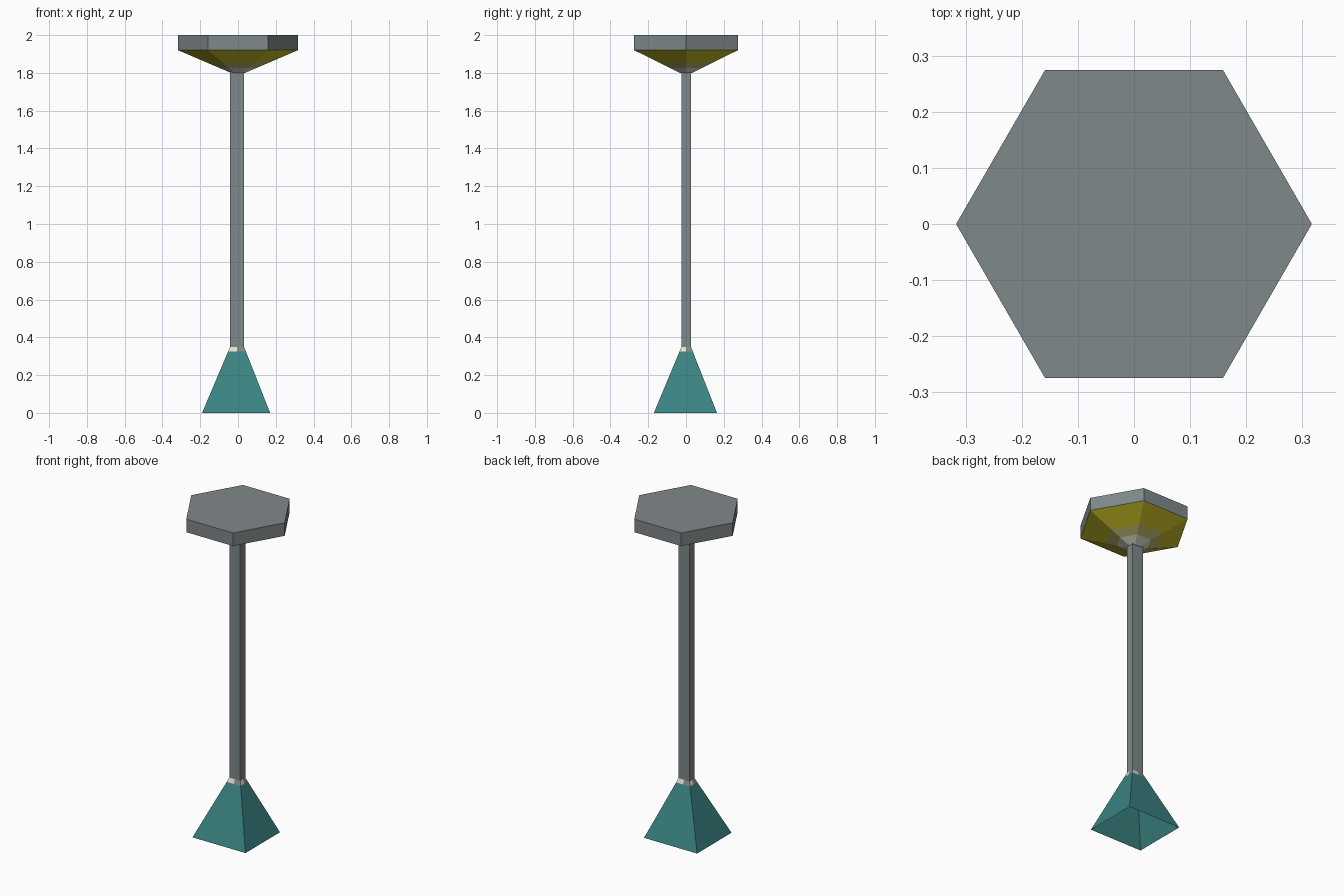
import bpy, math

if "Cube" in bpy.data.objects:
    bpy.data.objects.remove(bpy.data.objects["Cube"])


def material(name, rgb):
    m = bpy.data.materials.new(name)
    lin = [((c / 255 + 0.055) / 1.055) ** 2.4 for c in rgb]
    m.diffuse_color = (*lin, 1)
    m.use_nodes = True
    m.node_tree.nodes["Principled BSDF"].inputs["Base Color"].default_value = m.diffuse_color
    return m


GREY = material("grey metal", (128, 136, 138))
TEAL = material("teal paint", (58, 132, 130))
CREAM = material("cream trim", (232, 228, 208))
OLIVE = material("golden yellow", (204, 192, 40))
HAZE = material("dull yellow", (190, 184, 112))
PALE = material("pale glow", (222, 221, 204))


def loft(name, rings, mats, bottom=True, top=True, alternate=None):
    """Skin a stack of rings; mats gives one material per band,
    alternate is an optional material for every second face."""
    n = len(rings[0])
    verts = [p for r in rings for p in r]
    faces, slots = [], []
    used = list(dict.fromkeys(mats + ([alternate] if alternate else [])))
    for b, m in enumerate(mats):
        for i in range(n):
            j = (i + 1) % n
            faces.append((b * n + i, b * n + j, (b + 1) * n + j, (b + 1) * n + i))
            slots.append(used.index(alternate if alternate and i % 2 else m))
    if bottom:
        faces.append(tuple(reversed(range(n))))
        slots.append(used.index(mats[0]))
    if top:
        faces.append(tuple(range(len(verts) - n, len(verts))))
        slots.append(used.index(mats[-1]))
    me = bpy.data.meshes.new(name)
    me.from_pydata(verts, [], faces)
    for m in used:
        me.materials.append(m)
    for p, s in zip(me.polygons, slots):
        p.material_index = s
    ob = bpy.data.objects.new(name, me)
    bpy.context.collection.objects.link(ob)


def rect(cx, cy, hx, hy, z):
    return [(cx + sx * hx, cy + sy * hy, z) for sx, sy in ((-1, -1), (1, -1), (1, 1), (-1, 1))]


def with_midpoints(ring):
    out = []
    for a, b in zip(ring, ring[1:] + ring[:1]):
        out += [a, tuple((p + q) / 2 for p, q in zip(a, b))]
    return out


def hexagon(r, z):
    return [(r * math.cos(i * math.pi / 3), r * math.sin(i * math.pi / 3), z) for i in range(6)]


def base_ring(z):
    # Base tapers from its footprint to the pole
    t = z / 0.35
    return rect(-0.01 + 0.005 * t, -0.003 + 0.004 * t,
                0.18 + (0.037 - 0.18) * t, 0.167 + (0.025 - 0.167) * t, z)


def shade_ring(r):
    # Lamp underside widens from the pole to the cap rim
    return hexagon(r, 1.80 + 0.12 * (r - 0.037) / (0.317 - 0.037))


# Flared foot, open underneath
loft("foot", [base_ring(0), base_ring(0.325)], [TEAL], bottom=False, top=False)

# Worn collar, half cream and half grey on each side
loft("collar", [with_midpoints(base_ring(z)) for z in (0.325, 0.35)], [CREAM],
     bottom=False, alternate=GREY)

# Pole
loft("pole", [rect(-0.005, 0.001, 0.037, 0.025, z) for z in (0.35, 1.82)], [GREY], bottom=False)

# Lamp underside, paler towards the pole
loft("lamp_underside", [shade_ring(r) for r in (0.037, 0.1, 0.165, 0.317)],
     [PALE, HAZE, OLIVE], top=False)

# Hexagonal cap
loft("cap", [hexagon(0.317, 1.92), hexagon(0.317, 2.0)], [GREY], bottom=False)
